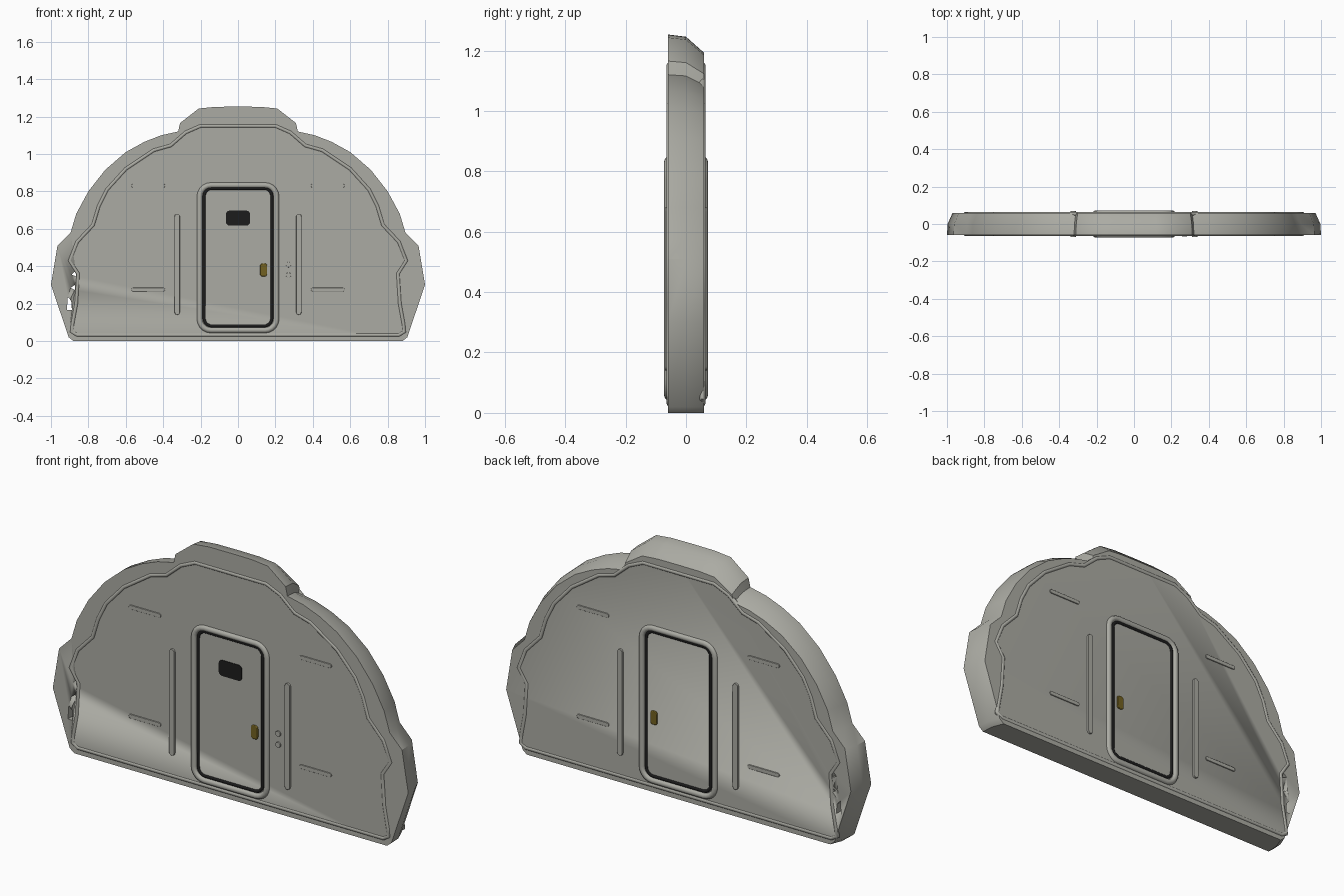
import bpy, bmesh, math

if "Cube" in bpy.data.objects:
    bpy.data.objects.remove(bpy.data.objects["Cube"])

def material(name, rgb):
    m = bpy.data.materials.new(name)
    m.diffuse_color = (*rgb, 1)
    m.use_nodes = True
    m.node_tree.nodes["Principled BSDF"].inputs["Base Color"].default_value = m.diffuse_color
    return m

GREY = material("warm grey", (0.41, 0.41, 0.37))
BLACK = material("black rubber", (0.012, 0.012, 0.012))
BRASS = material("dark brass", (0.17, 0.12, 0.015))

def mirror(half):
    """Right half (bottom to top) -> closed outline."""
    return half + [(-x, z) for x, z in reversed(half) if x > 0]

def rounded(cx, cz, w, h, r, n=5):
    """Rounded rectangle outline; r = half the short side gives a capsule."""
    pts = []
    for k, (sx, sz) in enumerate([(1, 1), (-1, 1), (-1, -1), (1, -1)]):
        for i in range(n + 1):
            a = math.pi / 2 * (k + i / n)
            pts.append((cx + sx * (w / 2 - r) + r * math.cos(a),
                        cz + sz * (h / 2 - r) + r * math.sin(a)))
    return pts

def finish(ob, mat, angle=35):
    ob.data.materials.clear()
    ob.data.materials.append(mat)
    bpy.ops.object.select_all(action='DESELECT')
    ob.select_set(True)
    bpy.context.view_layer.objects.active = ob
    bpy.ops.object.shade_smooth_by_angle(angle=math.radians(angle))

def loft(name, rings, mat, bevel=0.0):
    """Solid through outlines [(y, points), ...] of equal length."""
    bm = bmesh.new()
    vs = [[bm.verts.new((x, y, z)) for x, z in pts] for y, pts in rings]
    n = len(vs[0])
    for a, b in zip(vs, vs[1:]):
        for i in range(n):
            bm.faces.new((a[i], a[(i + 1) % n], b[(i + 1) % n], b[i]))
    bm.faces.new(vs[0])
    bm.faces.new(vs[-1])
    bmesh.ops.remove_doubles(bm, verts=bm.verts, dist=1e-5)
    bmesh.ops.recalc_face_normals(bm, faces=bm.faces)
    me = bpy.data.meshes.new(name)
    bm.to_mesh(me)
    bm.free()
    ob = bpy.data.objects.new(name, me)
    bpy.context.collection.objects.link(ob)
    finish(ob, mat)
    if bevel:
        b = ob.modifiers.new("bevel", 'BEVEL')
        b.width, b.segments, b.limit_method = bevel, 2, 'ANGLE'
        b.angle_limit = math.radians(50)
    return ob

def plate(name, pts, side, height, mat, bevel=0.0):
    """Thin plate raised from the front (-1) or back (1) wall."""
    return loft(name, [(side * 0.055, pts), (side * (0.06 + height), pts)], mat, bevel)

def bead(name, pts, y, radius, mat):
    """Round moulding that follows a closed outline."""
    cu = bpy.data.curves.new(name, 'CURVE')
    cu.dimensions = '3D'
    cu.bevel_depth, cu.bevel_resolution = radius, 2
    sp = cu.splines.new('POLY')
    sp.points.add(len(pts) - 1)
    for p, (x, z) in zip(sp.points, pts):
        p.co = (x, y, z, 1)
    sp.use_cyclic_u = True
    ob = bpy.data.objects.new(name, cu)
    bpy.context.collection.objects.link(ob)
    bpy.ops.object.select_all(action='DESELECT')
    ob.select_set(True)
    bpy.context.view_layer.objects.active = ob
    bpy.ops.object.convert(target='MESH')
    finish(bpy.context.object, mat, 50)

# Wall: stepped dome whose back edge is drawn in
outer = mirror([(0.88, 0.0), (0.905, 0.02), (1.0, 0.30), (0.965, 0.51), (0.895, 0.58),
                (0.865, 0.68), (0.80, 0.80), (0.71, 0.915), (0.60, 1.01), (0.50, 1.065),
                (0.41, 1.10), (0.32, 1.12), (0.31, 1.165), (0.21, 1.243), (0.12, 1.252),
                (0, 1.253)])
def drawn_in(t):
    return [(x * (1 - 0.03 * t), z - 0.06 * t * (z / 1.25) ** 5) for x, z in outer]
wall = loft("wall", [(-0.06, outer), (0, drawn_in(0.12)), (0.06, drawn_in(1))], GREY)

# Small torn holes near the left edge
for i, tri in enumerate([[(-0.89, 0.355), (-0.865, 0.345), (-0.868, 0.375)],
                         [(-0.895, 0.285), (-0.868, 0.27), (-0.872, 0.30)],
                         [(-0.915, 0.165), (-0.888, 0.165), (-0.892, 0.215), (-0.91, 0.235)]]):
    cutter = loft(f"hole_cutter_{i}", [(-0.2, tri), (0.2, tri)], GREY)
    cutter.hide_render = True
    cutter.hide_viewport = True
    cut = wall.modifiers.new("hole", 'BOOLEAN')
    cut.operation, cut.solver, cut.object = 'DIFFERENCE', 'EXACT', cutter

# Raised edge moulding outline
inner = mirror([(0.86, 0.032), (0.89, 0.05), (0.885, 0.09), (0.865, 0.20), (0.855, 0.36),
                (0.90, 0.43), (0.86, 0.53), (0.775, 0.62), (0.745, 0.72), (0.70, 0.81),
                (0.60, 0.92), (0.45, 1.02), (0.36, 1.045), (0.28, 1.115), (0.20, 1.15),
                (0, 1.15)])

for side, face in ((-1, "front"), (1, "back")):
    bead(f"{face}_edge_moulding", inner, side * 0.054, 0.011, GREY)
    # Door frame, rubber seal and handle
    bead(f"{face}_door_frame", rounded(0, 0.445, 0.41, 0.775, 0.06),
         side * 0.057, 0.016, GREY)
    bead(f"{face}_door_seal", rounded(0, 0.448, 0.362, 0.735, 0.04),
         side * 0.057, 0.009, BLACK)
    plate(f"{face}_door_handle", rounded(0.137, 0.38, 0.038, 0.07, 0.014),
          side, 0.006, BRASS, 0.003)
    # Vertical ribs and horizontal ribs
    for sx, hand in ((-1, "left"), (1, "right")):
        plate(f"{face}_{hand}_vertical_rib", rounded(sx * 0.325, 0.41, 0.028, 0.54, 0.0139),
              side, 0.01, GREY, 0.006)
        for z, level in ((0.275, "lower"), (0.83, "upper")):
            plate(f"{face}_{hand}_{level}_rib", rounded(sx * 0.48, z, 0.18, 0.02, 0.0099),
                  side, 0.005, GREY, 0.003)

# Door window and push buttons on the front only
plate("door_window", rounded(0, 0.657, 0.13, 0.08, 0.02), -1, 0.003, BLACK)
for z, level in ((0.352, "lower"), (0.408, "upper")):
    plate(f"{level}_button", rounded(0.27, z, 0.028, 0.028, 0.0139), -1, 0.007, GREY, 0.004)
